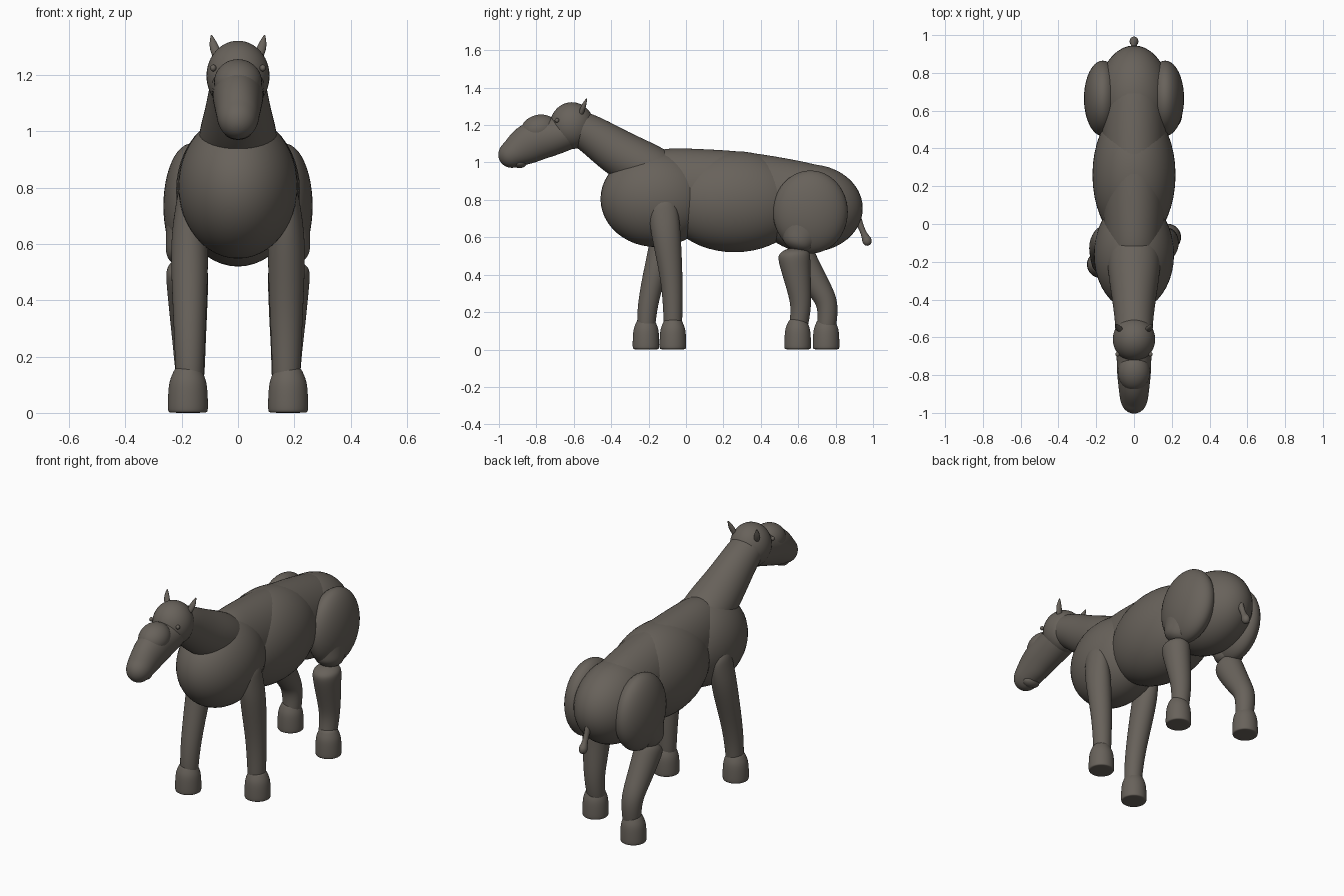
import bpy, bmesh, math
from mathutils import Vector

cube = bpy.data.objects.get("Cube")
if cube:
    bpy.data.objects.remove(cube, do_unlink=True)

hide = bpy.data.materials.new("grey_brown_hide")
hide.use_nodes = True
COLOUR = (0.138, 0.122, 0.104, 1)
hide.diffuse_color = COLOUR
bsdf = next(n for n in hide.node_tree.nodes if n.type == 'BSDF_PRINCIPLED')
bsdf.inputs["Base Color"].default_value = COLOUR
bsdf.inputs["Roughness"].default_value = 0.8


def finish(name, bm, subdivide=0):
    """Turn a bmesh into a smooth, coloured object."""
    bmesh.ops.recalc_face_normals(bm, faces=bm.faces[:])
    mesh = bpy.data.meshes.new(name)
    bm.to_mesh(mesh)
    bm.free()
    mesh.materials.append(hide)
    for p in mesh.polygons:
        p.use_smooth = True
    obj = bpy.data.objects.new(name, mesh)
    bpy.context.collection.objects.link(obj)
    if subdivide:
        mod = obj.modifiers.new("Smooth", 'SUBSURF')
        mod.levels = mod.render_levels = subdivide
    return obj


def ellipsoid(name, centre, radii, tilt=0):
    bm = bmesh.new()
    bmesh.ops.create_uvsphere(bm, u_segments=40, v_segments=24, radius=1)
    obj = finish(name, bm)
    obj.location, obj.scale, obj.rotation_euler.x = centre, radii, tilt
    return obj


def loft(name, path, start=1.0, end=1.0, sides=16):
    """Tube through (x, y, z, half width, half depth); start/end = dome length."""
    pts = [Vector(p[:3]) for p in path]
    rings = []
    for i, p in enumerate(path):
        t = (pts[min(i + 1, len(pts) - 1)] - pts[max(i - 1, 0)]).normalized()
        u = (Vector((1, 0, 0)) - t * t.x).normalized()
        v = t.cross(u)
        rings.append((pts[i], u * p[3], v * p[4], t * p[4]))

    def dome(ring, length):
        c, u, v, t = ring
        return [(c + t * length * math.sin(a), u * math.cos(a), v * math.cos(a), t)
                for a in map(math.radians, (30, 57, 80))]

    if start:
        rings = dome(rings[0], -start)[::-1] + rings
    if end:
        rings += dome(rings[-1], end)
    bm = bmesh.new()
    loops = []
    for c, u, v, _ in rings:
        loops.append([bm.verts.new(c + u * math.cos(a) + v * math.sin(a))
                      for a in (math.tau * k / sides for k in range(sides))])
    for a, b in zip(loops, loops[1:]):
        for k in range(sides):
            n = (k + 1) % sides
            bm.faces.new((a[k], a[n], b[n], b[k]))
    bm.faces.new(loops[0][::-1])
    bm.faces.new(loops[-1])
    return finish(name, bm, 2)


# Trunk: a sloping back with chest, belly and rump masses
loft("back", [(0, -.18, .88, .14, .19), (0, -.1, .87, .155, .215),
              (0, .08, .855, .17, .222), (0, .27, .84, .175, .228),
              (0, .5, .815, .175, .217), (0, .7, .775, .17, .215),
              (0, .78, .75, .16, .2)], start=.5, end=.7)
ellipsoid("chest", (0, -.16, .805), (.212, .297, .257))
ellipsoid("belly", (0, .26, .79), (.22, .375, .27))
ellipsoid("rump", (0, .66, .755), (.195, .285, .235))

# Neck and head
loft("neck", [(0, -.58, 1.19, .1, .095), (0, -.5, 1.148, .104, .107),
              (0, -.374, 1.057, .122, .127), (0, -.25, .99, .142, .137),
              (0, -.15, .935, .145, .14)])
ellipsoid("cranium", (0, -.61, 1.197), (.112, .118, .125))
loft("muzzle", [(0, -.62, 1.165, .1, .095), (0, -.72, 1.137, .093, .105),
                (0, -.795, 1.123, .092, .113), (0, -.86, 1.09, .084, .108),
                (0, -.915, 1.053, .077, .084), (0, -.928, 1.045, .075, .078)])
ellipsoid("brow_hump", (0, -.785, 1.175), (.085, .1, .08), .25)
ellipsoid("lower_lip", (0, -.89, 1.0), (.05, .04, .03))

# Tail with a tufted tip
loft("tail", [(0, .9, .74, .02, .025), (0, .93, .67, .016, .018),
              (0, .95, .62, .014, .014), (0, .965, .59, .024, .026),
              (0, .968, .58, .024, .026)])

# Leg paths differ in stride: (y, z, half width, half depth) from top to ankle
front_strides = {
    "left": ([(-.12, .74, .05, .08), (-.11, .64, .066, .082), (-.095, .53, .068, .073),
              (-.075, .36, .06, .059), (-.07, .22, .054, .053), (-.07, .12, .05, .05)], -.07),
    "right": ([(-.09, .74, .05, .08), (-.105, .64, .066, .08), (-.135, .52, .068, .07),
               (-.18, .36, .06, .06), (-.208, .22, .054, .054), (-.213, .12, .05, .05)], -.214),
}
hind_strides = {
    "left": ([(.578, .5, .078, .09), (.585, .44, .074, .082), (.606, .32, .066, .066),
              (.617, .22, .056, .054), (.6, .12, .052, .052)], .597, (.6, .58)),
    "right": ([(.605, .5, .078, .088), (.645, .43, .074, .08), (.715, .32, .066, .067),
               (.763, .245, .06, .058), (.752, .12, .052, .052)], .749, (.6, .57)),
}


def foot(name, x, y):
    profile = [(0, .062), (.003, .07), (.014, .073), (.08, .071), (.115, .066), (.14, .055)]
    loft(name, [(x, y, z, r, r) for z, r in profile], start=0, end=.6, sides=20)


for side, s in (("left", 1), ("right", -1)):
    # Front leg
    path, foot_y = front_strides[side]
    loft("front_leg_" + side, [(s * .172, *p) for p in path], end=.3)
    foot("front_foot_" + side, s * .178, foot_y)

    # Hind leg: thigh, upper leg and shin
    path, foot_y, knee = hind_strides[side]
    ellipsoid("thigh_" + side, (s * .165, .665, .735), (.1, .2, .222))
    loft("upper_hind_leg_" + side, [(s * .17, .64, .7, .088, .15),
                                    (s * .176, .615, .62, .082, .112),
                                    (s * .18, *knee, .08, .092)], end=.6)
    loft("hind_shin_" + side, [(s * (.172 + .03 * (p[1] - .2)), *p) for p in path],
         start=.5, end=.3)
    foot("hind_foot_" + side, s * .178, foot_y)

    # Ear and eye
    loft("ear_" + side, [(s * .072, -.56, 1.265, .017, .014), (s * .084, -.55, 1.295, .019, .015),
                         (s * .09, -.54, 1.32, .012, .01), (s * .094, -.532, 1.338, .004, .004)],
         sides=10)
    ellipsoid("eye_" + side, (s * .088, -.69, 1.225), (.011, .012, .012))
